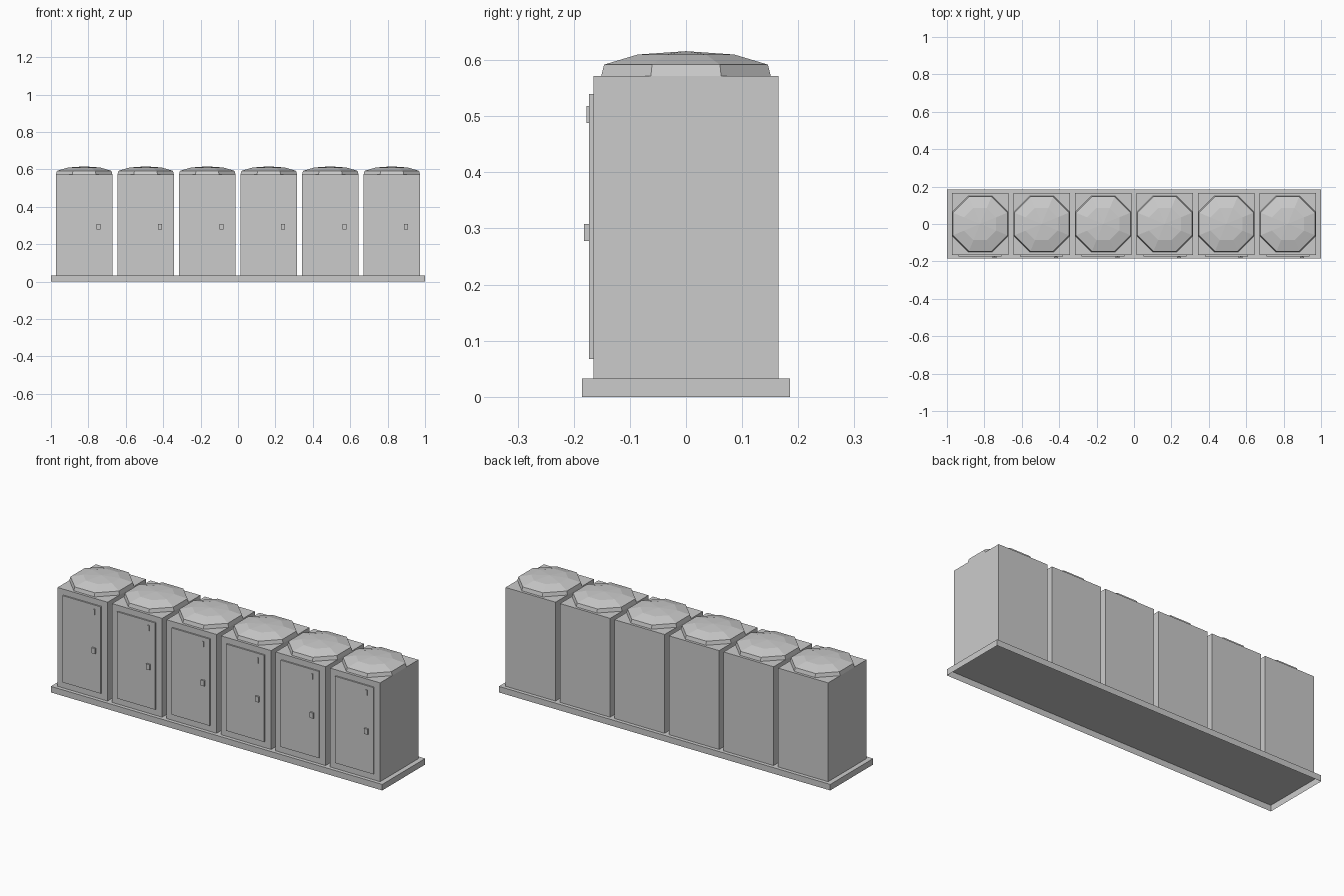
import bpy, bmesh, math

if "Cube" in bpy.data.objects:
    bpy.data.objects.remove(bpy.data.objects["Cube"])

grey = bpy.data.materials.new("light grey")
grey.diffuse_color = (0.6, 0.6, 0.6, 1)
grey.use_nodes = True
grey.node_tree.nodes["Principled BSDF"].inputs["Base Color"].default_value = grey.diffuse_color


def finish(name, bm):
    bmesh.ops.recalc_face_normals(bm, faces=bm.faces)
    me = bpy.data.meshes.new(name)
    bm.to_mesh(me)
    bm.free()
    me.materials.append(grey)
    ob = bpy.data.objects.new(name, me)
    bpy.context.collection.objects.link(ob)
    return ob


def box(name, x, y, z, open_bottom=False):
    """Box from (min, max) ranges."""
    bm = bmesh.new()
    bmesh.ops.create_cube(bm, size=1)
    for v in bm.verts:
        v.co = [r[0] if c < 0 else r[1] for c, r in zip(v.co, (x, y, z))]
    if open_bottom:
        low = [f for f in bm.faces if all(v.co.z < z[0] + 1e-5 for v in f.verts)]
        bmesh.ops.delete(bm, geom=low, context='FACES_ONLY')
        ob = finish(name, bm)
        return ob
    return finish(name, bm)


def roof(name, cx):
    """Eight-sided skirt and shallow faceted dome, flat sides facing x and y."""
    bm = bmesh.new()
    rings = []
    for apothem, z in ((0.151, 0.572), (0.146, 0.592), (0.086, 0.610)):
        r = apothem / math.cos(math.pi / 8)
        rings.append([bm.verts.new((cx + r * math.cos(math.pi * (2 * i + 1) / 8),
                                    r * math.sin(math.pi * (2 * i + 1) / 8), z))
                      for i in range(8)])
    apex = bm.verts.new((cx, 0, 0.616))
    for i in range(8):
        j = (i + 1) % 8
        for a, b in zip(rings, rings[1:]):
            bm.faces.new((a[i], a[j], b[j], b[i]))
        bm.faces.new((rings[-1][i], rings[-1][j], apex))
    return finish(name, bm)


# Shared platform, hollow underneath
box("base", (-1, 1), (-0.185, 0.185), (0, 0.033), open_bottom=True)

# Row of six cabins
for n in range(6):
    cx = (n - 2.5) * 0.329
    tag = f"_{n + 1}"
    box("cabin" + tag, (cx - 0.151, cx + 0.151), (-0.165, 0.165), (0.033, 0.572), True)
    box("door" + tag, (cx - 0.115, cx + 0.115), (-0.173, -0.165), (0.067, 0.54))
    box("door_handle" + tag, (cx + 0.066, cx + 0.087), (-0.182, -0.173), (0.278, 0.308))
    box("door_sign" + tag, (cx + 0.072, cx + 0.081), (-0.177, -0.173), (0.488, 0.518))
    roof("roof" + tag, cx)
